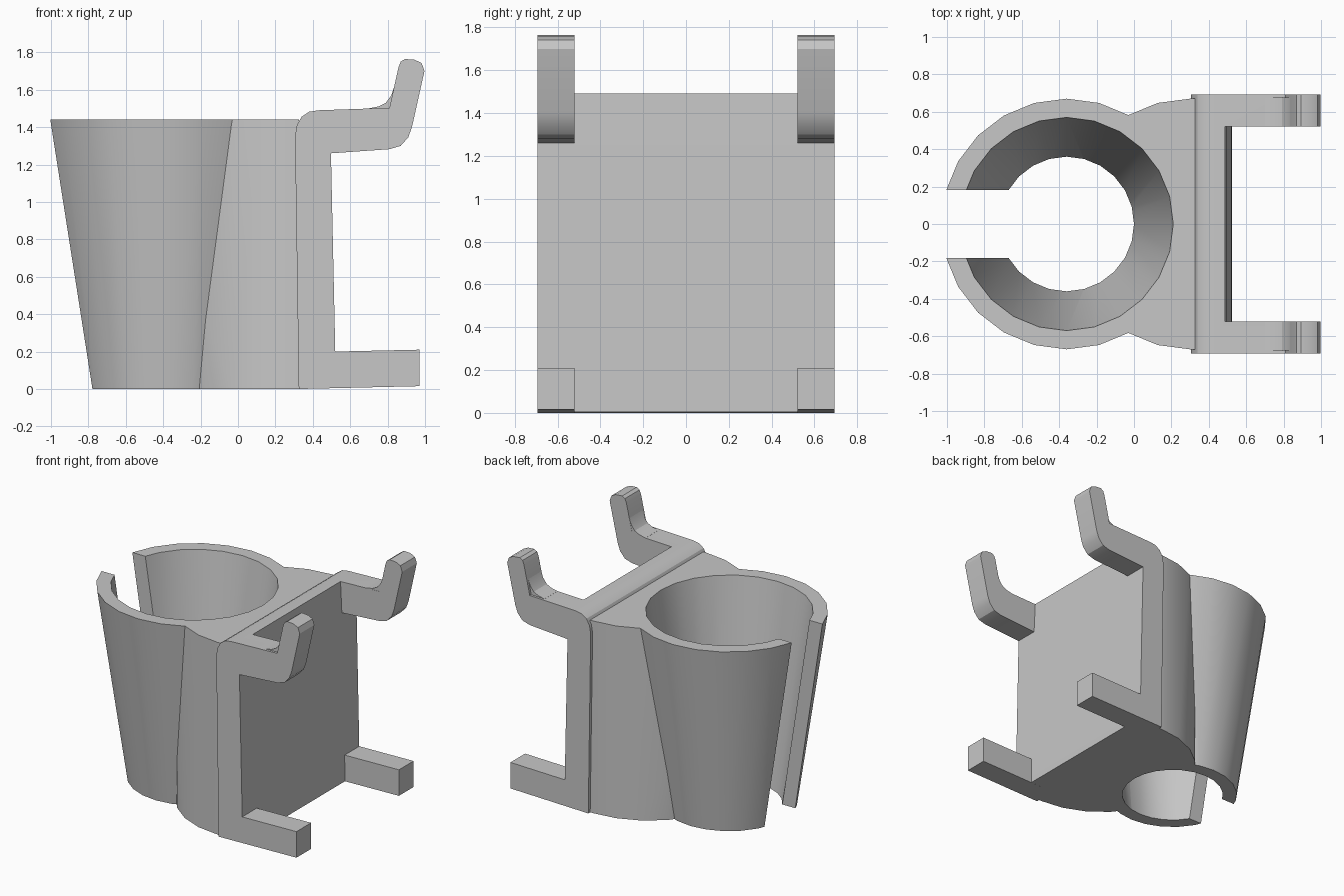
import bpy, bmesh
from math import cos, sin, pi, radians

if "Cube" in bpy.data.objects:
    bpy.data.objects.remove(bpy.data.objects["Cube"], do_unlink=True)

grey = bpy.data.materials.new("light grey plastic")
grey.use_nodes = True
colour = (0.57, 0.57, 0.57, 1)
grey.diffuse_color = colour
grey.node_tree.nodes["Principled BSDF"].inputs["Base Color"].default_value = colour

CUP_X, HEIGHT, SIDES = -0.36, 1.44, 24


def loft(name, rings):
    """Closed solid through a list of equal-length rings of points."""
    bm = bmesh.new()
    loops = [[bm.verts.new(p) for p in ring] for ring in rings]
    n = len(loops[0])
    for a, b in zip(loops, loops[1:]):
        for i in range(n):
            j = (i + 1) % n
            bm.faces.new((a[i], a[j], b[j], b[i]))
    bm.faces.new(loops[0][::-1])
    bm.faces.new(loops[-1])
    bmesh.ops.recalc_face_normals(bm, faces=bm.faces)
    mesh = bpy.data.meshes.new(name)
    bm.to_mesh(mesh)
    bm.free()
    mesh.materials.append(grey)
    obj = bpy.data.objects.new(name, mesh)
    bpy.context.collection.objects.link(obj)
    return obj


def side_prism(name, profile, y0, y1):
    return loft(name, [[(x, y, z) for x, z in profile] for y in (y0, y1)])


def cone(name, r0, r1, z0, z1):
    return loft(name, [[(CUP_X + r * cos(2 * pi * i / SIDES), r * sin(2 * pi * i / SIDES), z)
                        for i in range(SIDES)] for r, z in ((r0, z0), (r1, z1))])


def combine(target, other, operation):
    """Apply a boolean and remove the helper."""
    mod = target.modifiers.new("join", 'BOOLEAN')
    mod.operation, mod.solver, mod.object = operation, 'EXACT', other
    bpy.context.view_layer.objects.active = target
    bpy.ops.object.modifier_apply(modifier=mod.name)
    bpy.data.objects.remove(other, do_unlink=True)


# Tapered cup joined to a rounded web, then hollowed and slotted
cup = cone("cup_holder", 0.46, 0.67, 0, HEIGHT)
arc = [(0.3 + 0.67 * cos(radians(a)), 0.67 * sin(radians(a))) for a in range(90, 271, 15)]
arc = [(0.325, 0.67)] + arc + [(0.325, -0.67)]
web = loft("web", [[(x, y, z) for x, y in arc] for z in (0, HEIGHT)])
combine(cup, web, 'UNION')
slope = 0.21 / HEIGHT
bore = cone("bore", 0.36 - slope * 0.1, 0.57 + slope * 0.1, -0.1, HEIGHT + 0.1)
combine(cup, bore, 'DIFFERENCE')
slot = side_prism("slot", [(-1.2, -0.1), (CUP_X, -0.1), (CUP_X, 1.6), (-1.2, 1.6)], -0.182, 0.182)
combine(cup, slot, 'DIFFERENCE')

# Back plate with a rounded top edge
spine = [(0.325, 0), (0.305, 1.35), (0.315, 1.41), (0.34, 1.455), (0.38, 1.482), (0.43, 1.49)]
back = side_prism("back_plate", spine + [(0.486, 1.492), (0.497, 1.26), (0.52, 0.2), (0.523, 0.005)],
                  -0.52, 0.52)

# Side brackets: upturned hook above, straight peg below
hook = [(0.81, 1.503), (0.858, 1.72), (0.87, 1.75), (0.893, 1.764), (0.945, 1.76), (0.982, 1.742),
        (0.997, 1.70), (0.93, 1.40), (0.91, 1.345), (0.87, 1.3), (0.81, 1.282)]
peg = [(0.497, 1.26), (0.52, 0.2), (0.97, 0.21), (0.97, 0.015)]
fillet = [(0.70, 1.49), (0.70, 1.5), (0.75, 1.51), (0.79, 1.53), (0.82, 1.57), (0.84, 1.63),
          (0.86, 1.63), (0.83, 1.49)]
for side, s in (("left", 1), ("right", -1)):
    combine(back, side_prism(side + "_bracket", spine + hook + peg, s * 0.52, s * 0.693), 'UNION')
    # Curved reinforcement inside each hook
    side_prism(side + "_hook_fillet", fillet, s * 0.521, s * 0.675)

# Smooth the curves and keep corners crisp
for obj in bpy.context.collection.objects:
    if obj.type == 'MESH' and grey.name in obj.data.materials:
        bpy.ops.object.select_all(action='DESELECT')
        obj.select_set(True)
        bpy.context.view_layer.objects.active = obj
        bpy.ops.object.shade_smooth_by_angle(angle=radians(25))
